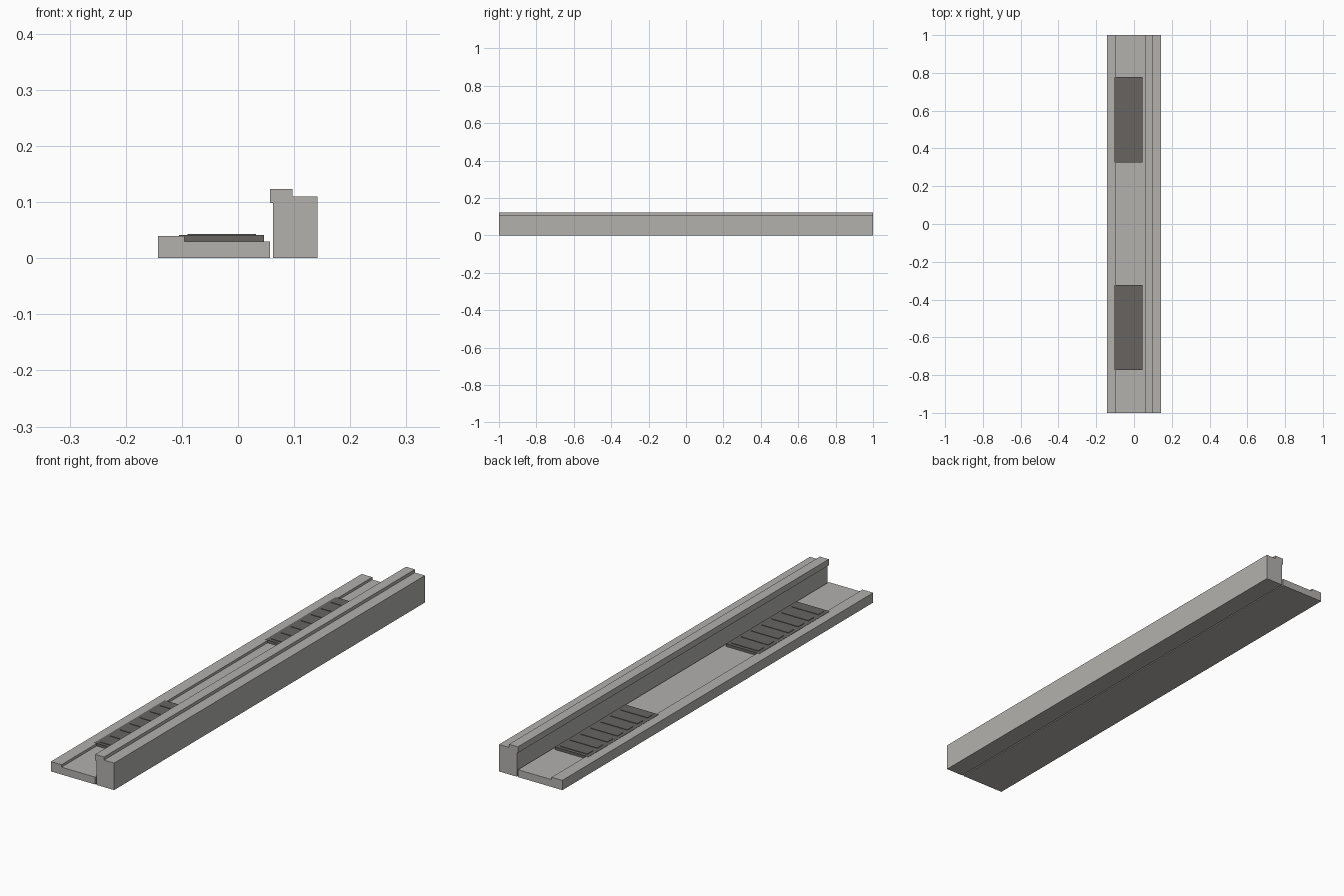
import bpy, bmesh

cube = bpy.data.objects.get("Cube")
if cube:
    bpy.data.objects.remove(cube, do_unlink=True)


def material(name, rgb):
    m = bpy.data.materials.new(name)
    m.use_nodes = True
    m.diffuse_color = (*rgb, 1)
    m.node_tree.nodes["Principled BSDF"].inputs["Base Color"].default_value = (*rgb, 1)
    return m


concrete = material("pale concrete", (0.45, 0.44, 0.42))
iron = material("dark iron", (0.135, 0.127, 0.12))


def extrude_y(bm, profile, y0, y1):
    """Sweep an (x, z) outline along y into a closed solid."""
    a = [bm.verts.new((x, y0, z)) for x, z in profile]
    b = [bm.verts.new((x, y1, z)) for x, z in profile]
    bm.faces.new(a)
    bm.faces.new(b[::-1])
    n = len(profile)
    for i in range(n):
        j = (i + 1) % n
        bm.faces.new((a[i], b[i], b[j], a[j]))


def rect(x0, x1, z0, z1):
    return [(x0, z0), (x1, z0), (x1, z1), (x0, z1)]


def build(name, mat, solids):
    bm = bmesh.new()
    for profile, y0, y1 in solids:
        extrude_y(bm, profile, y0, y1)
    bmesh.ops.recalc_face_normals(bm, faces=bm.faces)
    mesh = bpy.data.meshes.new(name)
    bm.to_mesh(mesh)
    bm.free()
    mesh.materials.append(mat)
    obj = bpy.data.objects.new(name, mesh)
    bpy.context.collection.objects.link(obj)
    return obj


# Gutter slab with a raised lip along its outer edge
build("gutter_slab", concrete, [(
    [(-0.143, 0), (0.057, 0), (0.057, 0.03), (-0.095, 0.03),
     (-0.095, 0.04), (-0.143, 0.04)], -1, 1)])

# Kerb wall with a stepped cap that overhangs the gutter
build("kerb_wall", concrete, [(
    [(0.062, 0), (0.142, 0), (0.142, 0.11), (0.097, 0.11), (0.097, 0.123),
     (0.057, 0.123), (0.057, 0.098), (0.062, 0.098)], -1, 1)])

# Drain grates: a plate overlapping the lip, with thin raised bars across it
LENGTH, BARS = 0.452, 7
pitch = LENGTH / BARS
for name, centre in (("front_grate", -0.548), ("back_grate", 0.552)):
    start = centre - LENGTH / 2
    solids = [(rect(-0.105, 0.046, 0.03, 0.041), start, start + LENGTH)]
    for i in range(BARS):
        mid = start + (i + 0.5) * pitch
        solids.append((rect(-0.09, 0.032, 0.0405, 0.043),
                       mid - pitch * 0.28, mid + pitch * 0.28))
    build(name, iron, solids)
